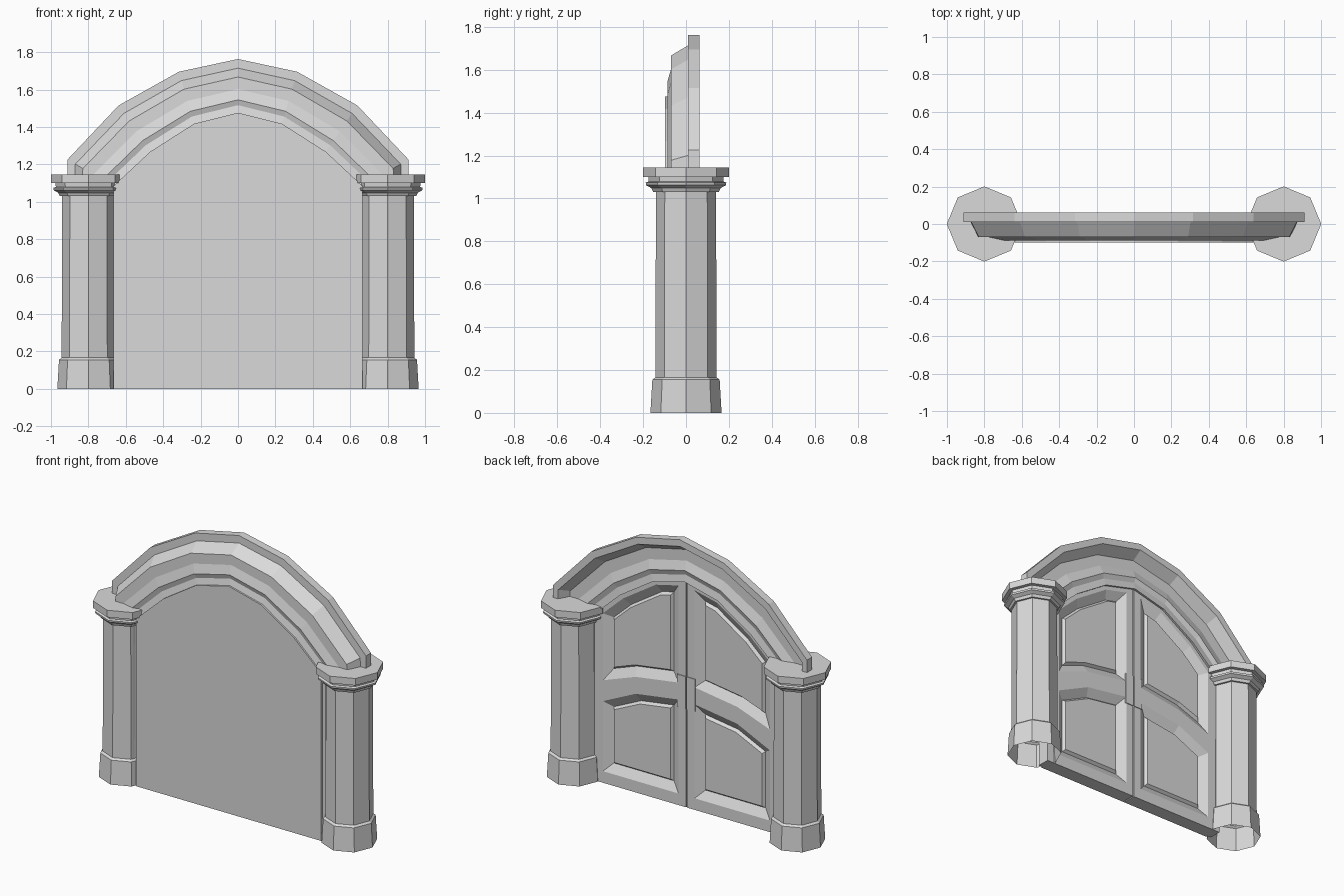
import bpy
import bmesh
import math

if "Cube" in bpy.data.objects:
    bpy.data.objects.remove(bpy.data.objects["Cube"], do_unlink=True)

stone = bpy.data.materials.new("plain_grey")
stone.use_nodes = True
grey = (0.7, 0.7, 0.7, 1)
stone.diffuse_color = grey
stone.node_tree.nodes["Principled BSDF"].inputs["Base Color"].default_value = grey


def finish(name, bm):
    bmesh.ops.recalc_face_normals(bm, faces=bm.faces)
    mesh = bpy.data.meshes.new(name)
    bm.to_mesh(mesh)
    bm.free()
    mesh.materials.append(stone)
    obj = bpy.data.objects.new(name, mesh)
    bpy.context.collection.objects.link(obj)


def bridge(bm, a, b):
    for i in range(len(a)):
        j = (i + 1) % len(a)
        bm.faces.new((a[i], a[j], b[j], b[i]))


def prism(name, outline, y0, y1):
    bm = bmesh.new()
    a, b = [[bm.verts.new((x, y, z)) for x, z in outline] for y in (y0, y1)]
    bridge(bm, a, b)
    bm.faces.new(a)
    bm.faces.new(b)
    finish(name, bm)


# Columns: eight-sided turned profile (radius, height), open underneath
COLUMN = [(0.166, 0), (0.157, 0.155), (0.143, 0.166), (0.14, 1.03), (0.153, 1.03),
          (0.161, 1.048), (0.186, 1.062), (0.188, 1.074), (0.174, 1.079), (0.176, 1.1),
          (0.201, 1.1), (0.201, 1.145)]


def column(name, cx):
    bm = bmesh.new()
    rings = []
    for r, z in COLUMN:
        angles = [k * math.tau / 8 for k in range(8)]
        rings.append([bm.verts.new((cx + r * math.cos(a), r * math.sin(a), z)) for a in angles])
    for a, b in zip(rings, rings[1:]):
        bridge(bm, a, b)
    bm.faces.new(rings[-1])
    finish(name, bm)


column("left_column", 0.8)
column("right_column", -0.8)

# Arch: moulding profile (fraction from outer to inner curve, y) swept over stations
OUTER = [(0, 1.763), (0.316, 1.695), (0.638, 1.515), (0.912, 1.225), (0.912, 1.12)]
INNER = [(0, 1.476), (0.235, 1.417), (0.47, 1.267), (0.665, 1.085), (0.69, 1.04)]
MOULDING = [(0, 0.062), (0, 0.01), (0.17, 0.01), (0.335, -0.07), (0.56, -0.07),
            (0.76, -0.087), (0.86, -0.077), (1, -0.087), (1.03, 0.01), (0.87, 0.002),
            (0.76, 0.014), (0.56, -0.006), (0.31, -0.006), (0.15, 0.062)]


def mirrored(points):
    return [(-x, z) for x, z in reversed(points[1:])] + points


bm = bmesh.new()
sections = []
for (ox, oz), (ix, iz) in zip(mirrored(OUTER), mirrored(INNER)):
    sections.append([bm.verts.new((ox + (ix - ox) * f, y, oz + (iz - oz) * f))
                     for f, y in MOULDING])
for a, b in zip(sections, sections[1:]):
    bridge(bm, a, b)
bm.faces.new(sections[0])
bm.faces.new(sections[-1])
finish("arch_moulding", bm)

# Flat panel that closes the front of the doorway
prism("front_panel", mirrored(INNER[:4] + [(0.665, 0)]), -0.098, -0.08)

# Door leaves with bevelled openings and raised fields on the back side
UPPER = [(0.058, 1.425), (0.22, 1.387), (0.455, 1.235), (0.6, 1.1),
         (0.6, 0.665), (0.365, 0.75), (0.058, 0.795)]
LOWER = [(0.058, 0.685), (0.365, 0.64), (0.6, 0.53), (0.6, 0.075), (0.058, 0.075)]
SEAM, FACE_Y = 0.004, -0.005


def door_leaf(name, side):
    bm = bmesh.new()
    outline = [(SEAM, 0), (SEAM, 1.475)] + INNER[1:] + [(0.69, 0)]
    rim, back = [[bm.verts.new((side * x, y, z)) for x, z in outline] for y in (FACE_Y, -0.086)]
    bridge(bm, rim, back)
    edges = [bm.edges.get((rim[i - 1], rim[i])) for i in range(len(rim))]
    panels = []
    for loop in (UPPER, LOWER):
        verts = [bm.verts.new((side * x, FACE_Y, z)) for x, z in loop]
        face = bm.faces.new(verts)
        face.normal_update()
        if face.normal.y < 0:
            face.normal_flip()
        panels.append(face)
        edges += list(face.edges)
    # Frame around the openings
    bmesh.ops.triangle_fill(bm, edges=edges, use_beauty=True, normal=(0, 1, 0))
    # Wide bevel down, then a small lip up to each raised field
    for width, depth in ((0.055, -0.034), (0.014, 0.018)):
        bmesh.ops.inset_individual(bm, faces=panels, thickness=width, depth=depth,
                                   use_even_offset=True)
    finish(name, bm)
    # Thin block where the middle rail meets the seam
    block = [(SEAM, 0.64), (0.064, 0.64), (0.064, 0.85), (SEAM, 0.85)]
    prism(name + "_rail_block", [(side * x, z) for x, z in block], FACE_Y - 0.003, FACE_Y + 0.005)


door_leaf("left_door", 1)
door_leaf("right_door", -1)
